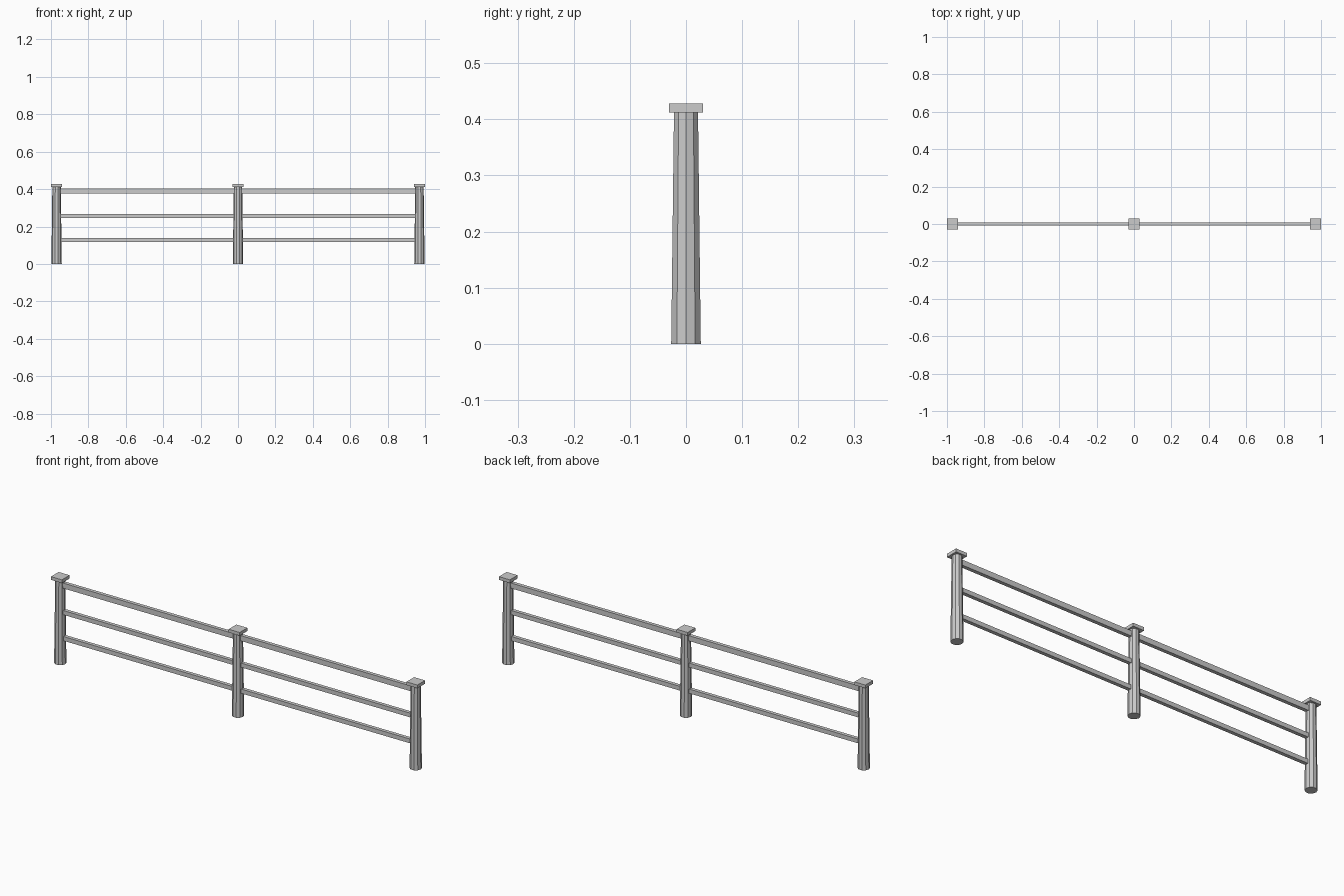
import bpy
import bmesh
from math import cos, sin, tau

cube = bpy.data.objects.get("Cube")
if cube:
    bpy.data.objects.remove(cube, do_unlink=True)

# Single grey finish
grey = bpy.data.materials.new("fence_grey")
grey.use_nodes = True
colour = (0.6, 0.6, 0.6, 1)
grey.diffuse_color = colour
grey.node_tree.nodes["Principled BSDF"].inputs["Base Color"].default_value = colour

SPACING = 0.97
SIDES = 10


def finish(name, bm):
    bmesh.ops.recalc_face_normals(bm, faces=bm.faces)
    mesh = bpy.data.meshes.new(name)
    bm.to_mesh(mesh)
    bm.free()
    mesh.materials.append(grey)
    obj = bpy.data.objects.new(name, mesh)
    bpy.context.collection.objects.link(obj)
    return obj


def box(name, x0, x1, half_depth, z0, z1):
    bm = bmesh.new()
    bmesh.ops.create_cube(bm, size=1)
    for v in bm.verts:
        v.co.x = x1 if v.co.x > 0 else x0
        v.co.y = half_depth if v.co.y > 0 else -half_depth
        v.co.z = z1 if v.co.z > 0 else z0
    return finish(name, bm)


def post(name, x):
    # Tapered ten-sided shaft, slightly flared at the foot
    bm = bmesh.new()
    rings = []
    for radius, z in ((0.0277, 0), (0.0265, 0.095), (0.0225, 0.415)):
        rings.append([bm.verts.new((x + radius * cos(tau * i / SIDES),
                                    radius * sin(tau * i / SIDES), z))
                      for i in range(SIDES)])
    for low, high in zip(rings, rings[1:]):
        for i in range(SIDES):
            j = (i + 1) % SIDES
            bm.faces.new((low[i], low[j], high[j], high[i]))
    bm.faces.new(rings[0])
    bm.faces.new(rings[-1])
    return finish(name, bm)


# Posts with square caps
for label, x in (("right", -SPACING), ("middle", 0), ("left", SPACING)):
    post(label + "_post", x)
    box(label + "_post_cap", x - 0.03, x + 0.03, 0.03, 0.412, 0.428)

# Three rails in each bay
for side, x0 in (("right", -SPACING), ("left", 0)):
    for level, z0, z1 in (("bottom", 0.118, 0.139),
                          ("middle", 0.246, 0.267),
                          ("top", 0.376, 0.402)):
        box(f"{side}_{level}_rail", x0, x0 + SPACING, 0.009, z0, z1)
